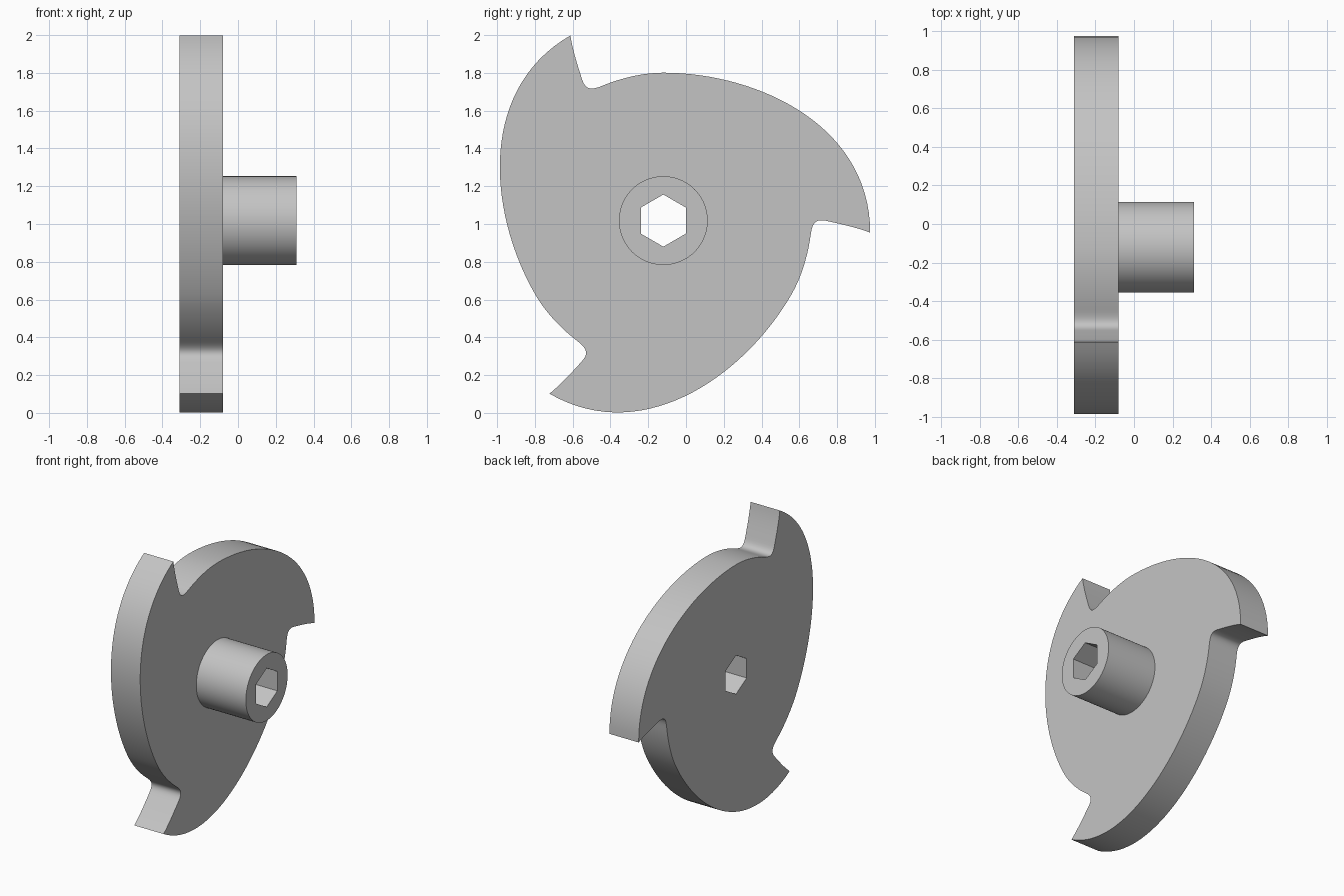
import bpy
import bmesh
import math
from mathutils import Vector, Matrix
from mathutils.geometry import interpolate_bezier

cube = bpy.data.objects.get("Cube")
if cube:
    bpy.data.objects.remove(cube, do_unlink=True)

AXIS_Y, AXIS_Z = -0.12, 1.018
BACK, MID, FRONT = -0.31, -0.08, 0.31

steel = bpy.data.materials.new("plain_grey")
steel.use_nodes = True
grey = (0.55, 0.55, 0.55, 1)
steel.diffuse_color = grey
steel.node_tree.nodes["Principled BSDF"].inputs["Base Color"].default_value = grey


def prism(name, outline, x0, x1):
    """Extrude a closed (y, z) outline, given around the axis, from x0 to x1."""
    bm = bmesh.new()
    face = bm.faces.new([bm.verts.new((x0, AXIS_Y + p[0], AXIS_Z + p[1])) for p in outline])
    ext = bmesh.ops.extrude_face_region(bm, geom=[face])
    verts = [v for v in ext["geom"] if isinstance(v, bmesh.types.BMVert)]
    bmesh.ops.translate(bm, verts=verts, vec=(x1 - x0, 0, 0))
    bmesh.ops.recalc_face_normals(bm, faces=bm.faces)
    mesh = bpy.data.meshes.new(name)
    bm.to_mesh(mesh)
    bm.free()
    mesh.materials.append(steel)
    obj = bpy.data.objects.new(name, mesh)
    bpy.context.collection.objects.link(obj)
    return obj


def ring(radius, count):
    """Regular polygon with a corner pointing up."""
    return [(radius * math.sin(math.tau * i / count), radius * math.cos(math.tau * i / count))
            for i in range(count)]


# One third of the disc outline: sweeping back, dip, rounded notch, tooth face
tip = Vector((1.095, -0.064))
next_tip = Matrix.Rotation(math.radians(120), 2) @ tip
crest, dip, root = Vector((0, 0.783)), Vector((-0.32, 0.715)), Vector((-0.43, 0.747))
segments = [
    (tip, tip + Vector((0, 0.575)), crest + Vector((0.49, 0)), crest, 32),
    (crest, Vector((-0.12, 0.783)), Vector((-0.24, 0.748)), dip, 10),
    (dip, Vector((-0.38, 0.69)), Vector((-0.412, 0.69)), root, 10),
    (root, Vector((-0.45, 0.81)), Vector((-0.48, 0.90)), next_tip, 10),
]
third = []
for a, b, c, d, n in segments:
    third += [Vector(p[:2]) for p in interpolate_bezier(a, b, c, d, n)[:-1]]
outline = [Matrix.Rotation(math.radians(120 * k), 2) @ p for k in range(3) for p in third]

disc = prism("toothed_disc", outline, BACK, MID)
hub = prism("hub", ring(0.235, 72), MID, FRONT)
drill = prism("hex_drill", ring(0.138, 6), BACK - 0.2, FRONT + 0.2)
drill.hide_render = True

# Hexagonal bore through both parts
for obj in (disc, hub):
    bpy.ops.object.select_all(action="DESELECT")
    obj.select_set(True)
    bpy.context.view_layer.objects.active = obj
    cut = obj.modifiers.new("hex_bore", "BOOLEAN")
    cut.operation = "DIFFERENCE"
    cut.solver = "EXACT"
    cut.object = drill
    bpy.ops.object.modifier_apply(modifier=cut.name)
    bpy.ops.object.shade_smooth_by_angle(angle=math.radians(30))
bpy.data.objects.remove(drill, do_unlink=True)
